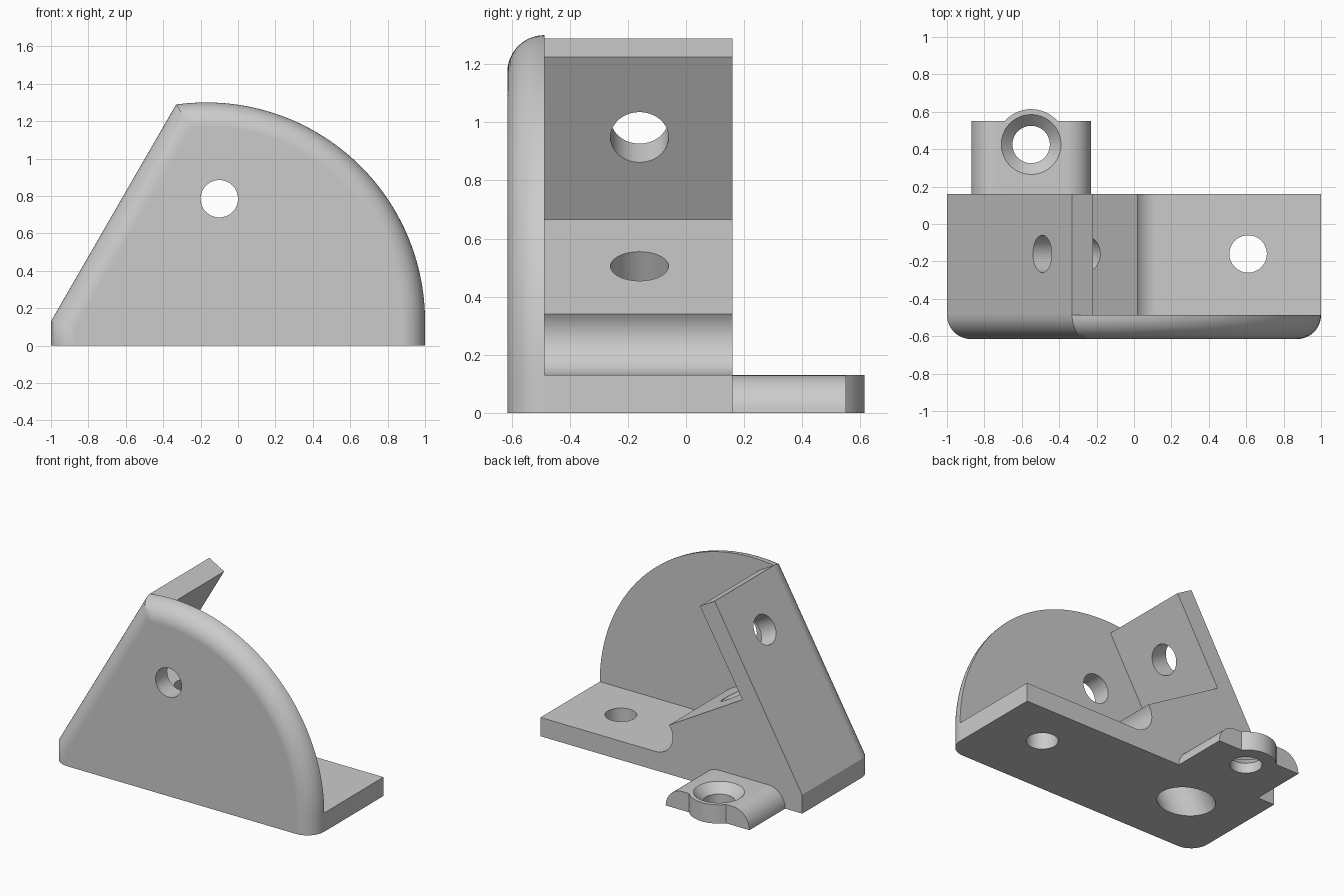
import bpy, bmesh, math
from mathutils import Vector

if "Cube" in bpy.data.objects:
    bpy.data.objects.remove(bpy.data.objects["Cube"])

grey = bpy.data.materials.new("light_grey")
grey.diffuse_color = (0.6, 0.6, 0.6, 1)
grey.use_nodes = True
grey.node_tree.nodes["Principled BSDF"].inputs["Base Color"].default_value = grey.diffuse_color

Y_FRONT, Y_JOIN, Y_BACK, T = -0.615, -0.487, 0.16, 0.13
C60, S60 = 0.5, math.sqrt(3) / 2


def loft(name, rings):
    """Closed solid through rings that share one point count."""
    bm = bmesh.new()
    vs = [[bm.verts.new(p) for p in r] for r in rings]
    n = len(rings[0])
    for a, b in zip(vs, vs[1:]):
        for i in range(n):
            j = (i + 1) % n
            bm.faces.new((a[i], a[j], b[j], b[i]))
    bm.faces.new(vs[0])
    bm.faces.new(vs[-1])
    bmesh.ops.recalc_face_normals(bm, faces=bm.faces)
    me = bpy.data.meshes.new(name)
    bm.to_mesh(me)
    bm.free()
    me.materials.append(grey)
    ob = bpy.data.objects.new(name, me)
    bpy.context.collection.objects.link(ob)
    return ob


def extrude(name, pts, y0, y1):
    return loft(name, [[(x, y, z) for x, z in pts] for y in (y0, y1)])


def rod(name, stations, n=48):
    """Round solid through (centre, radius) stations."""
    axis = (Vector(stations[-1][0]) - Vector(stations[0][0])).normalized()
    u = axis.orthogonal().normalized()
    v = axis.cross(u)
    angs = [math.tau * (i + 0.5) / n for i in range(n)]
    return loft(name, [[Vector(c) + r * (math.cos(a) * u + math.sin(a) * v)
                        for a in angs] for c, r in stations])


def combine(ob, tool, op='DIFFERENCE'):
    m = ob.modifiers.new("combine", 'BOOLEAN')
    m.operation, m.solver, m.object = op, 'EXACT', tool
    bpy.context.view_layer.objects.active = ob
    bpy.ops.object.modifier_apply(modifier=m.name)
    bpy.data.objects.remove(tool)


def open_side(ob, y):
    """Remove the hidden joint face lying at y."""
    bm = bmesh.new()
    bm.from_mesh(ob.data)
    hidden = [f for f in bm.faces if all(abs(v.co.y - y) < 1e-4 for v in f.verts)]
    bmesh.ops.delete(bm, geom=hidden, context='FACES')
    bm.to_mesh(ob.data)
    bm.free()


def plate_ring(y, d, steps=48):
    """Front plate outline moved inward by d, the bottom edge staying put."""
    cx, cz, r = -0.17, T, 1.17 - d
    qx, qz = -1 + S60 * d - cx, -C60 * d
    b = qx * C60 + qz * S60
    s = -b + math.sqrt(b * b - (qx * qx + qz * qz - r * r))
    top = math.atan2(qz + s * S60, qx + s * C60)
    pts = [(-1 + d, 0), (1 - d, 0)]
    pts += [(cx + r * math.cos(top * i / steps), cz + r * math.sin(top * i / steps))
            for i in range(steps + 1)]
    pts.append((-1 + d, T - 0.268 * d))
    return [(x, y, z) for x, z in pts]


# front plate with rounded rim and a straight hole
rim = Y_JOIN - Y_FRONT
angles = [math.pi / 2 * i / 12 for i in range(13)]
front_plate = loft("front_plate", [
    plate_ring(Y_JOIN - rim * math.sin(a), rim * (1 - math.cos(a))) for a in angles])
combine(front_plate, rod("cutter", [((-0.1, -0.8, 0.785), 0.1), ((-0.1, -0.3, 0.785), 0.1)]))

# base, leaning plate and support wedge in one profile
relief = [(0.12 + 0.13 * math.cos(a), 0.26 + 0.13 * math.sin(a))
          for a in (math.radians(270 - 128 * i / 20) for i in range(21))]
profile = [(-1, 0), (1, 0), (1, T)] + relief + [
    (-0.543, 0.665), (-0.218, 1.225), (-0.331, 1.289), (-1, T)]
body = extrude("bracket_body", profile, Y_JOIN, Y_BACK)

# base hole
combine(body, rod("cutter", [((0.61, -0.16, -0.1), 0.1), ((0.61, -0.16, 0.3), 0.1)]))


def slanted(start, direction, spans):
    """Stations along a tilted axis from (distance, radius) pairs."""
    return [((start[0] + direction[0] * t, -0.16, start[1] + direction[1] * t), r)
            for t, r in spans]


# leaning plate hole, then wedge hole with a wide recess from below
combine(body, rod("cutter", slanted((-0.49, 1.013), (S60, -C60), [(-0.1, 0.1), (0.25, 0.1)])))
combine(body, rod("cutter", slanted((-0.266, 0.505), (C60, S60),
                                    [(-0.8, 0.167), (-0.13, 0.167), (-0.13, 0.1), (0.1, 0.1)])))
open_side(body, Y_JOIN)

# rear tab with rounded sides, a round boss and a countersunk hole
TX, TY = -0.55, 0.425
half = [(0.19 + 0.13 * math.cos(a), 0.13 * math.sin(a)) for a in angles]
tab_profile = [(TX + x, z) for x, z in half] + [(TX - x, z) for x, z in reversed(half)]
tab = extrude("rear_tab", tab_profile, Y_BACK, 0.55)
combine(tab, rod("boss", [((TX, TY, 0), 0.189), ((TX, TY, T), 0.189)]), 'UNION')
combine(tab, rod("cutter", [((TX, TY, -0.1), 0.1), ((TX, TY, 0.07), 0.1),
                            ((TX, TY, T), 0.16), ((TX, TY, 0.2), 0.16)]))
open_side(tab, Y_BACK)

# smooth curves, flat faces
for ob in (front_plate, body, tab):
    bpy.ops.object.select_all(action='DESELECT')
    ob.select_set(True)
    bpy.context.view_layer.objects.active = ob
    bpy.ops.object.shade_smooth_by_angle(angle=math.radians(25))
    m = ob.modifiers.new("even_normals", 'WEIGHTED_NORMAL')
    m.keep_sharp = True
